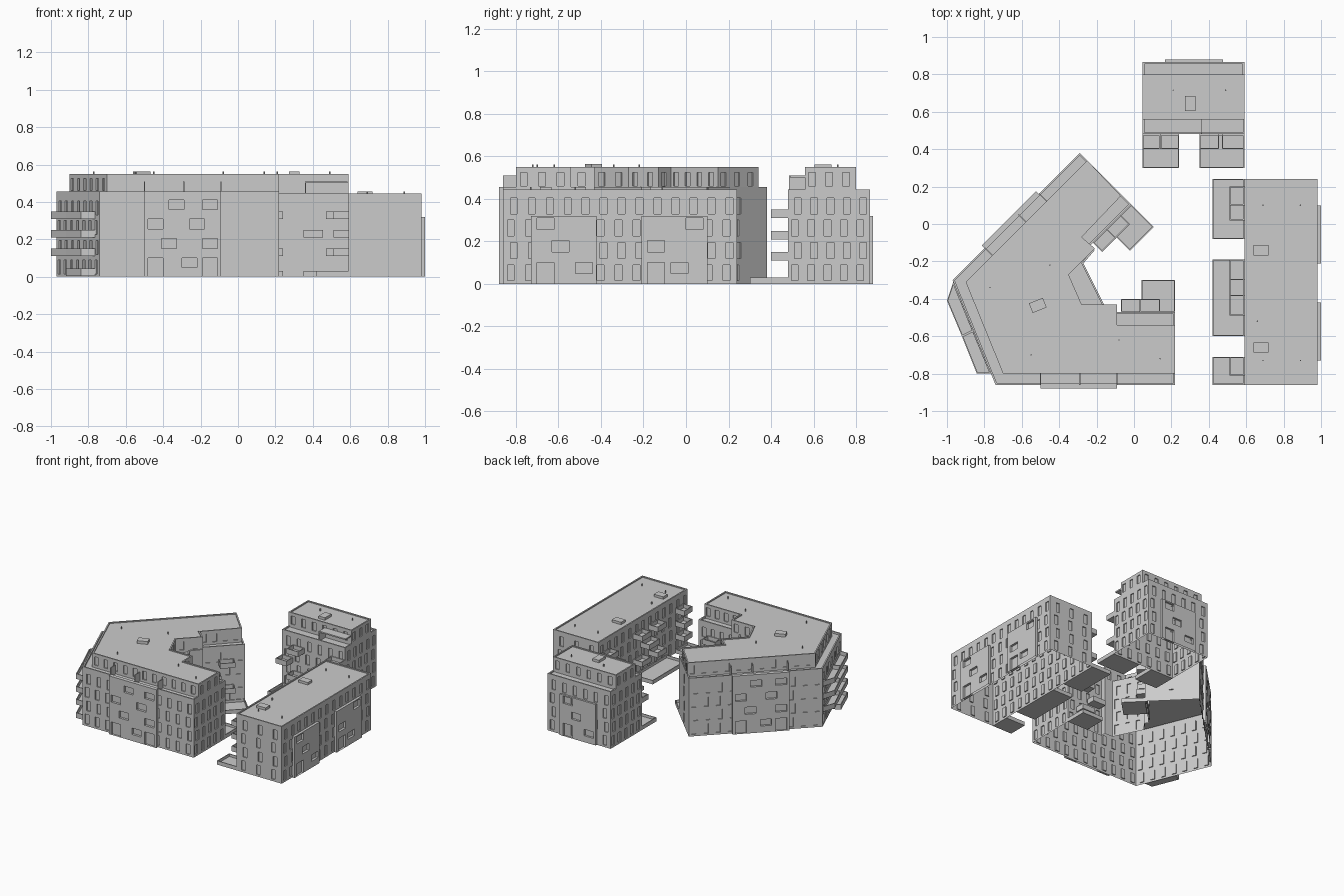
import bpy, bmesh, math
from mathutils import Vector

if "Cube" in bpy.data.objects:
    bpy.data.objects.remove(bpy.data.objects["Cube"])

FLOOR = 0.105


def quad(bm, pts):
    bm.faces.new([bm.verts.new(p) for p in pts])


def wall(bm, p, q, z0, z1, wins, depth):
    """Wall from p to q with recessed openings (u0, u1, za, zb)."""
    p, q = Vector(p), Vector(q)
    L = (q - p).length
    d = (q - p) / L
    n = Vector((d.y, -d.x))

    def at(u, z, back=0.0):
        v = p + d * u - n * back
        return (v.x, v.y, z)

    us = sorted({0.0, L} | {round(u, 4) for w in wins for u in w[:2]})
    zs = sorted({z0, z1} | {round(z, 4) for w in wins for z in w[2:]})
    for a, b in zip(us, us[1:]):
        for c, e in zip(zs, zs[1:]):
            um, zm = (a + b) / 2, (c + e) / 2
            if not any(w[0] < um < w[1] and w[2] < zm < w[3] for w in wins):
                quad(bm, [at(a, c), at(b, c), at(b, e), at(a, e)])
    for a, b, c, e in wins:
        loop = [(a, c), (b, c), (b, e), (a, e)]
        quad(bm, [at(u, z, depth) for u, z in loop])
        for (u, z), (v, y) in zip(loop, loop[1:] + loop[:1]):
            quad(bm, [at(u, z), at(v, y), at(v, y, depth), at(u, z, depth)])


def window_grid(L, levels, n=None):
    """Rows of tall windows, slightly staggered from floor to floor."""
    if n is None:
        n = round(L / 0.085) if L > 0.09 else 0
    out = []
    for i, (za, zb) in enumerate(levels):
        for k in range(n):
            u = (k + 0.5) * L / n + (0.007 if i % 2 else -0.007)
            out.append((u - 0.016, u + 0.016, za, zb))
    return out


def block(name, poly, z0, z1, levels=(), counts=None, wins=None, depth=0.008,
          rim=0.0, sink=0.0, bottom=False):
    """Footprint extruded to walls with windows and a sunken roof or tray."""
    area = sum(a[0] * b[1] - b[0] * a[1] for a, b in zip(poly, poly[1:] + poly[:1]))
    if area < 0:
        poly = poly[::-1]
    bm = bmesh.new()
    for i, p in enumerate(poly):
        q = poly[(i + 1) % len(poly)]
        L = (Vector(q) - Vector(p)).length
        if wins is not None:
            w = wins if i == 0 else []
        else:
            w = window_grid(L, levels, (counts or {}).get(i))
        wall(bm, p, q, z0, z1, w, depth)
    if bottom:
        quad(bm, [(x, y, z0) for x, y in poly[::-1]])
    top = bm.faces.new([bm.verts.new((x, y, z1)) for x, y in poly])
    top.normal_update()
    if rim:
        bmesh.ops.inset_region(bm, faces=[top], thickness=rim, use_boundary=True,
                               use_even_offset=True)
        r = bmesh.ops.extrude_discrete_faces(bm, faces=[top])
        bmesh.ops.translate(bm, verts=r["faces"][0].verts[:], vec=(0, 0, -sink))
    bmesh.ops.remove_doubles(bm, verts=bm.verts, dist=1e-5)
    me = bpy.data.meshes.new(name)
    bm.to_mesh(me)
    bm.free()
    ob = bpy.data.objects.new(name, me)
    bpy.context.collection.objects.link(ob)
    return ob


def rect(x0, x1, y0, y1):
    return [(x0, y0), (x1, y0), (x1, y1), (x0, y1)]


def tray(name, poly, z, h=0.04):
    block(name, poly, z, z + h, rim=0.006, sink=h - 0.01, bottom=True)


def panel(name, p, q, h, wins):
    """Projecting entrance panel in front of the wall p to q."""
    p, q = Vector(p), Vector(q)
    d = (q - p).normalized()
    n = Vector((d.y, -d.x)) * 0.02
    block(name, [tuple(v) for v in (p + n, q + n, q, p)], 0, h, wins=wins, depth=0.018)


def hatch(name, x, y, z, sx, sy, ang=0.0):
    c, s = math.cos(ang), math.sin(ang)
    pts = [(x + c * a - s * b, y + s * a + c * b)
           for a, b in rect(-sx / 2, sx / 2, -sy / 2, sy / 2)]
    block(name, pts, z, z + 0.022)


def pipes(name, pts, z):
    for x, y in pts:
        ring = [(x + 0.004 * math.cos(k * math.pi / 3), y + 0.004 * math.sin(k * math.pi / 3))
                for k in range(6)]
        block(name, ring, z, z + 0.022)


four = [(FLOOR * i + 0.015, FLOOR * i + 0.09) for i in range(4)]
attic = [(0.46, 0.525)]

# Angled main building: lower floors and set-back top floor
lower = [(-0.29, 0.38), (-0.97, -0.30), (-0.74, -0.86), (0.22, -0.86), (0.22, -0.47),
         (-0.09, -0.47), (-0.09, -0.43), (-0.16, -0.43), (-0.27, -0.21), (-0.21, -0.14),
         (-0.235, -0.115), (-0.015, 0.105)]
upper = [(-0.25, 0.34), (-0.90, -0.31), (-0.70, -0.80), (0.22, -0.80), (0.22, -0.54),
         (-0.09, -0.54), (-0.09, -0.43), (-0.28, -0.43), (-0.35, -0.27), (-0.21, -0.13),
         (-0.28, -0.07), (-0.07, 0.15)]
block("main_lower_floors", lower, 0, 0.455, four, {11: 1}, rim=0.01, sink=0.015)
block("main_top_floor", upper, 0.44, 0.55, attic, rim=0.01, sink=0.008)

# Right-hand long building
block("long_building", rect(0.59, 0.98, -0.86, 0.24), 0, 0.445, four, {0: 3, 2: 3},
      rim=0.01, sink=0.008)

# Rear building with set-back top floor
block("rear_lower_floors", rect(0.045, 0.59, 0.48, 0.865), 0, 0.445, four, rim=0.01, sink=0.01)
block("rear_top_floor", rect(0.045, 0.59, 0.56, 0.80), 0.435, 0.55, attic, rim=0.01, sink=0.008)

# Entrance panels with deep square openings
tall = [(0.02, 0.10, 0.255, 0.31), (0.24, 0.32, 0.255, 0.31), (0.09, 0.17, 0.15, 0.205),
        (0.31, 0.39, 0.15, 0.205), (0.20, 0.28, 0.05, 0.10), (0.02, 0.10, 0.0, 0.10),
        (0.31, 0.39, 0.0, 0.10), (0.13, 0.21, 0.36, 0.41), (0.31, 0.39, 0.36, 0.41)]
low_a = [(0.03, 0.11, 0.255, 0.31), (0.10, 0.18, 0.15, 0.205), (0.03, 0.11, 0.0, 0.10),
         (0.21, 0.29, 0.05, 0.10)]
low_b = [(0.21, 0.29, 0.255, 0.31), (0.03, 0.11, 0.15, 0.205), (0.03, 0.11, 0.0, 0.10),
         (0.14, 0.22, 0.05, 0.10)]
panel("front_panel", (-0.50, -0.86), (-0.09, -0.86), 0.455, tall)
panel("diagonal_panel", (-0.51, 0.16), (-0.80, -0.13), 0.455, tall)
panel("long_panel_front", (0.98, -0.73), (0.98, -0.42), 0.32, low_a)
panel("long_panel_back", (0.98, -0.21), (0.98, 0.10), 0.32, low_b)
panel("rear_panel", (0.475, 0.86), (0.165, 0.86), 0.32, low_a)

# Terrace partitions on the main and rear buildings
for x in (-0.50, -0.29, -0.09):
    block("front_partition", rect(x - 0.003, x + 0.003, -0.86, -0.80), 0.44, 0.51)
for t in (0.17, 0.35, 0.46):
    x, y = -0.97 + t, -0.30 + t
    block("diagonal_partition", [(x, y), (x + 0.004, y + 0.004), (x + 0.044, y - 0.036),
                                 (x + 0.04, y - 0.04)], 0.44, 0.51)
block("rear_partition", rect(0.357, 0.363, 0.485, 0.56), 0.435, 0.51)
block("rear_canopy", rect(0.363, 0.585, 0.49, 0.56), 0.50, 0.51, bottom=True)

# Ground terraces
for a, b in ((-0.86, -0.71), (-0.60, -0.19), (-0.08, 0.24)):
    tray("long_terrace", rect(0.42, 0.59, a, b), 0, 0.03)
for a, b in ((0.045, 0.24), (0.35, 0.59)):
    tray("rear_terrace", rect(a, b, 0.30, 0.48), 0, 0.03)

# Staggered balconies of the long and rear buildings
for i, z in enumerate((0.11, 0.21, 0.31)):
    spans = [(-0.81, -0.71)]
    spans += [(-0.41, -0.28), (0.02, 0.12)] if i == 1 else [(-0.49, -0.38), (-0.30, -0.19), (0.10, 0.20)]
    for a, b in spans:
        tray("long_balcony", rect(0.51, 0.59, a, b), z)
    for a, b in ((0.045, 0.14), (0.35, 0.455)) if i == 1 else ((0.14, 0.24), (0.47, 0.59)):
        tray("rear_balcony", rect(a, b, 0.40, 0.48), z)


# Courtyard terraces and balconies, the same on both wings of the main building
def south(s, d):
    return (0.22 - s, -0.47 + d)


def north(s, d):
    r = math.sqrt(0.5)
    return (-0.015 - (s - d) * r, 0.105 - (s + d) * r)


for wing in (south, north):
    tray("courtyard_terrace", [wing(s, d) for s, d in rect(0, 0.18, 0, 0.17)], 0, 0.03)
    for i, z in enumerate((0.11, 0.21, 0.31)):
        a, b = (0.18, 0.29) if i == 1 else (0.08, 0.19)
        tray("courtyard_balcony", [wing(s, d) for s, d in rect(a, b, 0, 0.07)], z)

# West side balconies, in two halves
for z in (0.005, 0.11, 0.21, 0.31):
    tray("west_balcony_south", [(-0.92, -0.60), (-0.84, -0.80), (-0.765, -0.80), (-0.86, -0.57)], z)
    if z > 0.1:
        tray("west_balcony_north", [(-1.0, -0.41), (-0.92, -0.60), (-0.86, -0.57), (-0.966, -0.31)], z)

# Roof hatches and vent pipes
hatch("main_hatch", -0.515, -0.435, 0.542, 0.08, 0.055, 0.38)
hatch("long_hatch_back", 0.68, -0.14, 0.434, 0.08, 0.055)
hatch("long_hatch_front", 0.68, -0.66, 0.434, 0.08, 0.055)
hatch("rear_hatch", 0.30, 0.645, 0.54, 0.055, 0.08)
pipes("main_vent", [(-0.77, -0.34), (-0.55, -0.70), (-0.45, -0.22), (-0.08, -0.62), (0.14, -0.72)], 0.54)
pipes("long_vent", [(0.69, 0.10), (0.89, 0.10), (0.66, -0.52), (0.69, -0.73), (0.89, -0.73)], 0.435)
pipes("rear_vent", [(0.21, 0.715), (0.49, 0.715)], 0.54)
